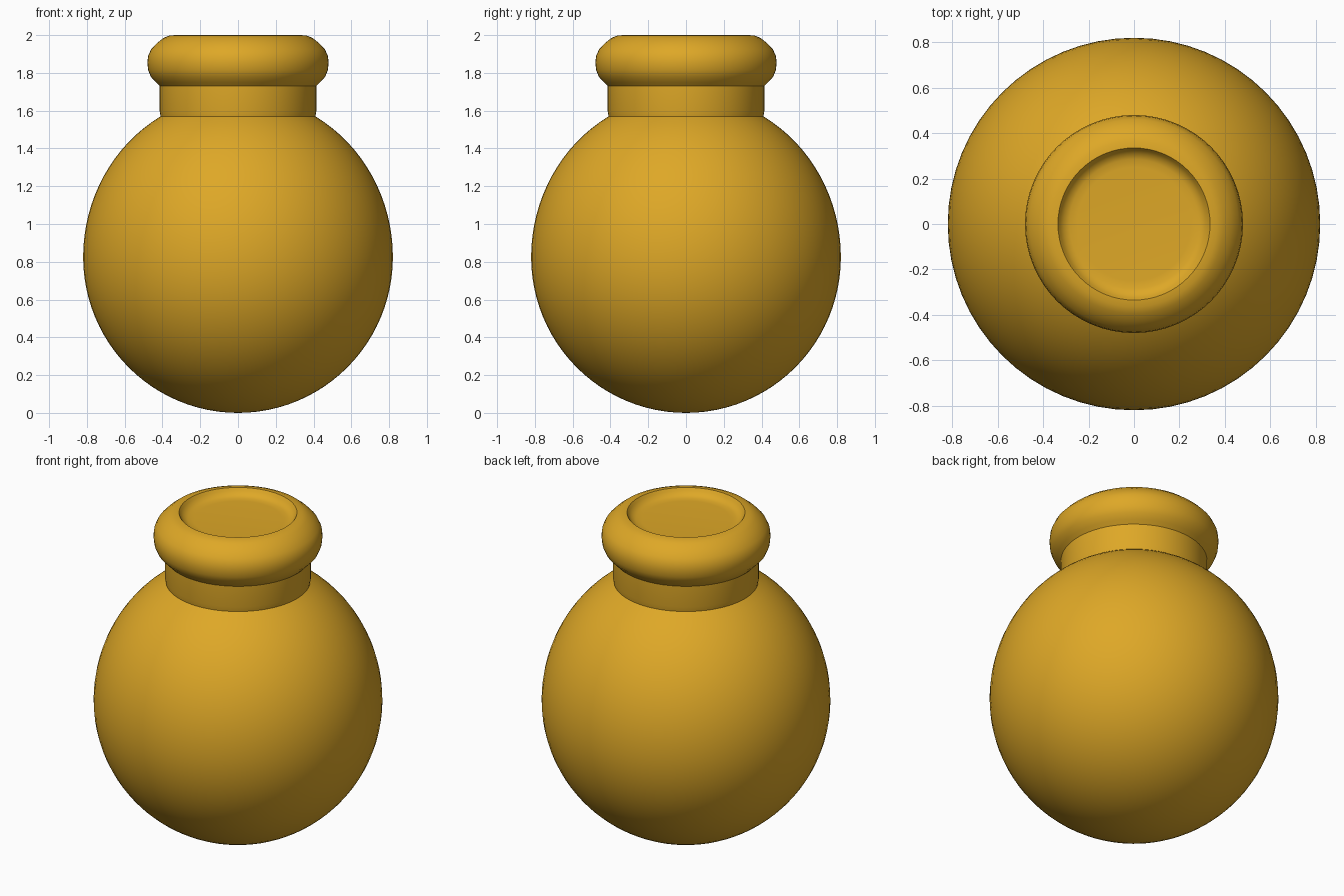
import bpy, bmesh, math

if "Cube" in bpy.data.objects:
    bpy.data.objects.remove(bpy.data.objects["Cube"])

SEGMENTS = 64

gold = bpy.data.materials.new("golden_amber")
gold.diffuse_color = (0.73, 0.39, 0.02, 1)
gold.use_nodes = True
gold.node_tree.nodes["Principled BSDF"].inputs["Base Color"].default_value = gold.diffuse_color


def lathe(name, profile):
    """Spin a bottom-to-top (radius, z) profile around the z axis."""
    bm = bmesh.new()
    verts = [bm.verts.new((r, 0, z)) for r, z in profile]
    edges = [bm.edges.new(pair) for pair in zip(verts, verts[1:])]
    bmesh.ops.spin(bm, geom=verts + edges, cent=(0, 0, 0), axis=(0, 0, 1),
                   angle=math.tau, steps=SEGMENTS, use_duplicate=False)
    bmesh.ops.remove_doubles(bm, verts=bm.verts, dist=1e-5)
    bmesh.ops.recalc_face_normals(bm, faces=bm.faces)
    # Open shells: make sure the outermost face points outward
    bm.faces.ensure_lookup_table()
    face = max(bm.faces, key=lambda f: f.calc_center_median().xy.length)
    if face.normal.xy.dot(face.calc_center_median().xy) < 0:
        bmesh.ops.reverse_faces(bm, faces=bm.faces)
    mesh = bpy.data.meshes.new(name)
    bm.to_mesh(mesh)
    bm.free()
    obj = bpy.data.objects.new(name, mesh)
    bpy.context.collection.objects.link(obj)
    mesh.materials.append(gold)
    bpy.context.view_layer.objects.active = obj
    obj.select_set(True)
    bpy.ops.object.shade_smooth_by_angle(angle=math.radians(40))
    obj.select_set(False)
    return obj


# Round body: a ball, slightly taller above its widest ring, open at the neck
R, MID, TOP = 0.82, 0.825, 0.86
body = [(R * math.sin(math.pi * i / 48), MID - MID * math.cos(math.pi * i / 48))
        for i in range(25)]
body += [(R * math.cos(a), MID + TOP * math.sin(a))
         for a in (math.radians(60) * i / 16 for i in range(1, 17))]
body[0] = (0, 0)
lathe("body", body)

# Straight neck
lathe("neck", [(0.41, body[-1][1]), (0.415, 1.60), (0.415, 1.73)])

# Rolled lip with a shallow dished top
lathe("lip", [(0.415, 1.73), (0.435, 1.75), (0.462, 1.78), (0.476, 1.815),
              (0.48, 1.855), (0.476, 1.89), (0.46, 1.925), (0.43, 1.957),
              (0.395, 1.985), (0.365, 1.997), (0.335, 2.0), (0.325, 1.985),
              (0.31, 1.967), (0.285, 1.957), (0.25, 1.955), (0, 1.955)])
